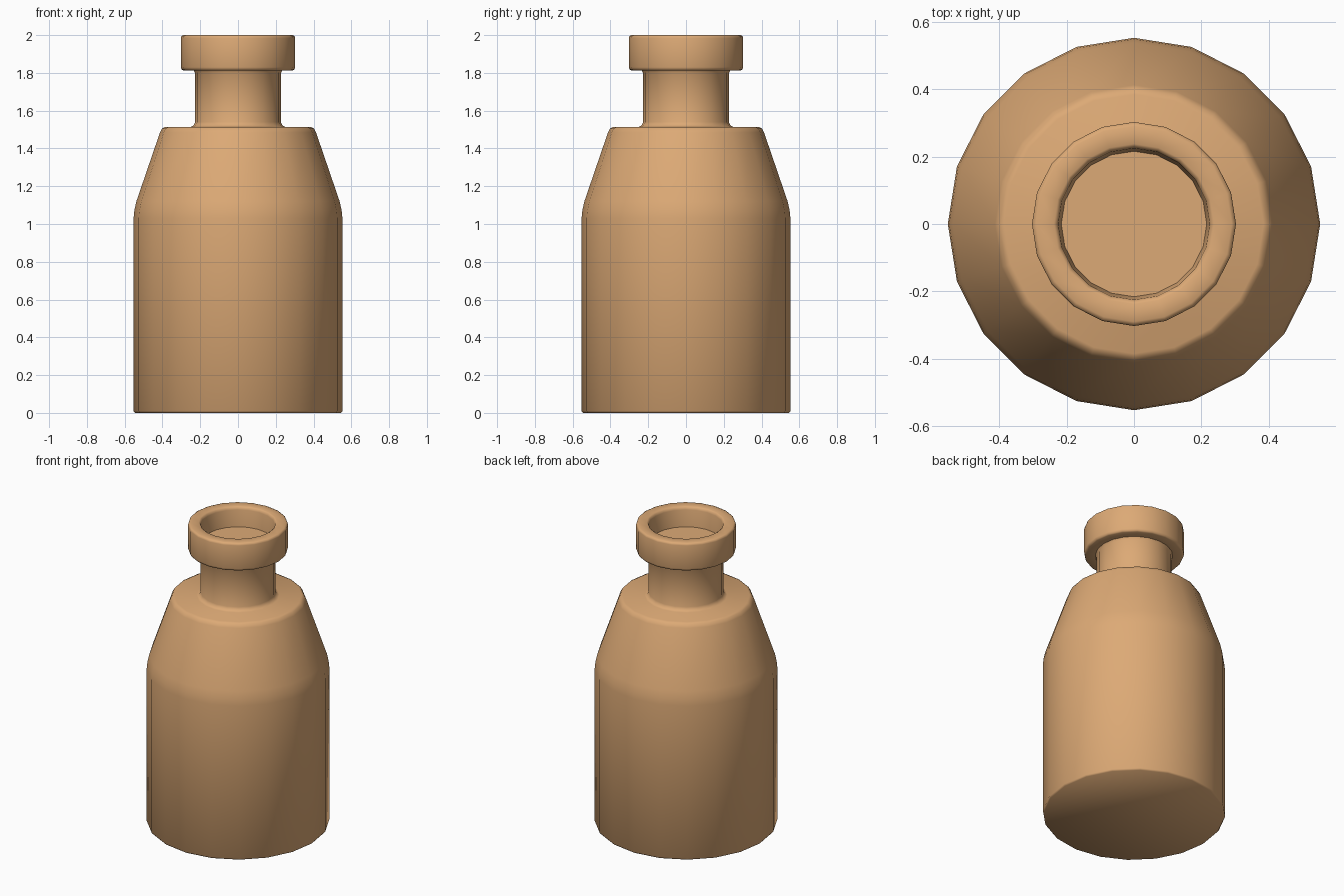
import bpy, bmesh, math

if "Cube" in bpy.data.objects:
    bpy.data.objects.remove(bpy.data.objects["Cube"])

SIDES = 20


def lathe(name, profile):
    """Revolve (radius, height) points around z and cap both ends."""
    bm = bmesh.new()
    rings = []
    for r, z in profile:
        rings.append([bm.verts.new((r * math.cos(2 * math.pi * i / SIDES),
                                    r * math.sin(2 * math.pi * i / SIDES), z))
                      for i in range(SIDES)])
    for a, b in zip(rings, rings[1:]):
        for i in range(SIDES):
            j = (i + 1) % SIDES
            bm.faces.new((a[i], a[j], b[j], b[i]))
    bm.faces.new(rings[0])
    bm.faces.new(rings[-1])
    bmesh.ops.recalc_face_normals(bm, faces=bm.faces)
    mesh = bpy.data.meshes.new(name)
    bm.to_mesh(mesh)
    bm.free()
    obj = bpy.data.objects.new(name, mesh)
    bpy.context.collection.objects.link(obj)
    return obj


# Bottle: body, shoulder, neck, lip and shallow mouth as one closed profile
bottle = lathe("bottle", [
    (0.545, 0.0), (0.553, 0.01),                                    # base edge
    (0.553, 1.03), (0.549, 1.07), (0.538, 1.12),                    # body into shoulder
    (0.413, 1.485), (0.402, 1.506), (0.385, 1.514),                 # shoulder edge
    (0.25, 1.514), (0.235, 1.522), (0.227, 1.54),                   # neck root
    (0.227, 1.80), (0.235, 1.813),                                  # neck top
    (0.29, 1.813), (0.299, 1.818), (0.303, 1.83),                   # lip underside
    (0.303, 1.985), (0.300, 1.995), (0.290, 2.0),                   # lip top edge
    (0.238, 2.0), (0.229, 1.994), (0.225, 1.98),                    # mouth edge
    (0.216, 1.87),                                                  # mouth floor
])

# Clay-brown finish
mat = bpy.data.materials.new("bottle_tan")
mat.diffuse_color = (0.72, 0.40, 0.18, 1)
mat.use_nodes = True
mat.node_tree.nodes["Principled BSDF"].inputs["Base Color"].default_value = mat.diffuse_color
bottle.data.materials.append(mat)

bpy.context.view_layer.objects.active = bottle
bottle.select_set(True)
bpy.ops.object.shade_smooth_by_angle(angle=math.radians(55))
